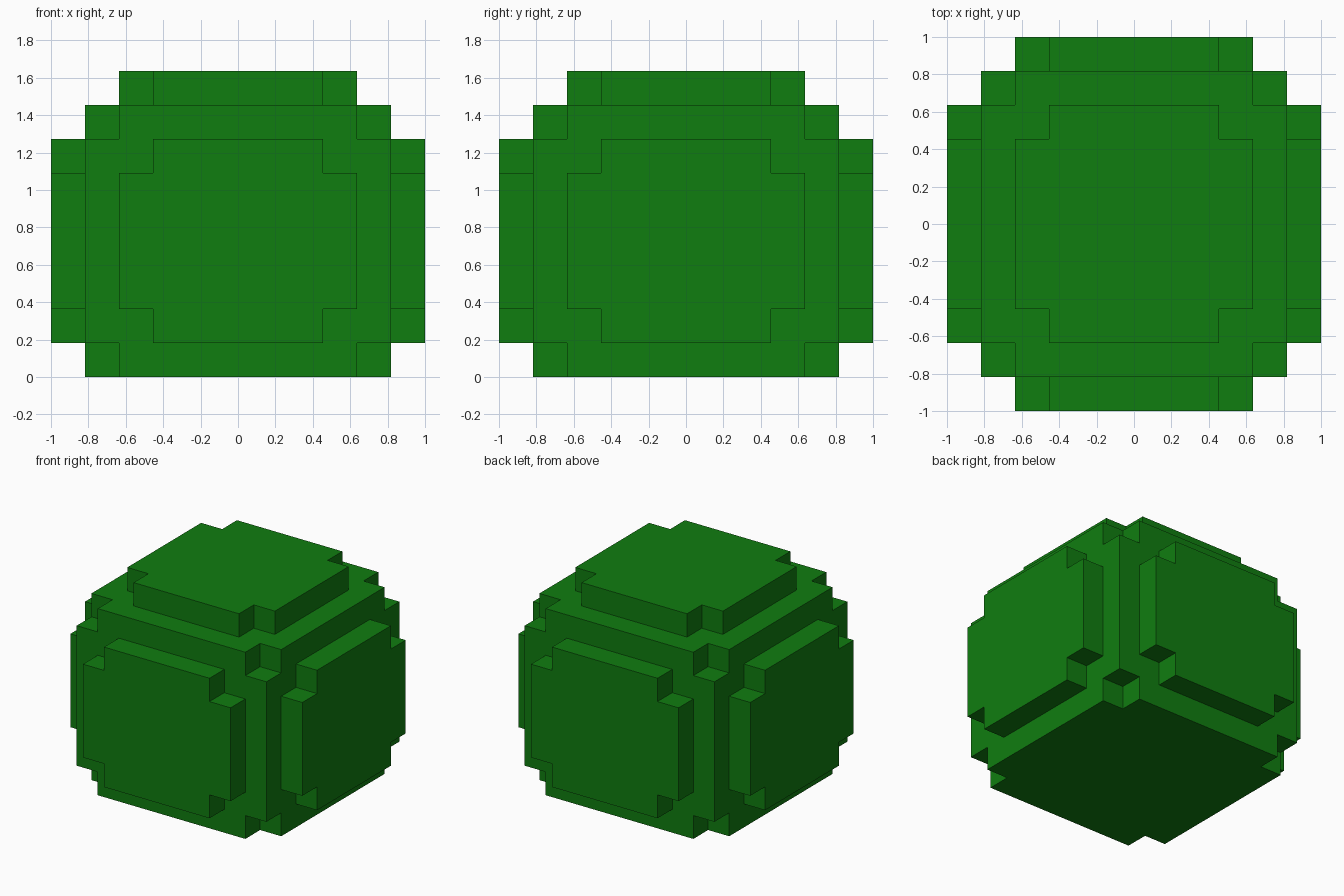
import bpy, bmesh, math
from mathutils import Matrix, Vector

default = bpy.data.objects.get("Cube")
if default:
    bpy.data.objects.remove(default, do_unlink=True)

U = 2 / 11                      # one block
W, H = 9 * U, 8 * U             # body width and height

green = bpy.data.materials.new("leaf green")
COLOUR = (0.005, 0.205, 0.005, 1)
green.diffuse_color = COLOUR
green.use_nodes = True
green.node_tree.nodes["Principled BSDF"].inputs["Base Color"].default_value = COLOUR


def make_object(name, bm):
    bmesh.ops.recalc_face_normals(bm, faces=bm.faces)
    mesh = bpy.data.meshes.new(name)
    bm.to_mesh(mesh)
    bm.free()
    mesh.materials.append(green)
    obj = bpy.data.objects.new(name, mesh)
    bpy.context.collection.objects.link(obj)
    return obj


def add_box(bm, centre, size):
    matrix = Matrix.Translation(centre) @ Matrix.Diagonal((*size, 1))
    bmesh.ops.create_cube(bm, size=1, matrix=matrix)


def plate(name, width, height, matrix):
    """One-block-thick panel with a block notched out of each corner."""
    a, b = width / 2, height / 2
    quarter = [(a, b - U), (a - U, b - U), (a - U, b)]
    outline = []
    for sx, sy in ((1, 1), (-1, 1), (-1, -1), (1, -1)):
        pts = [(sx * x, sy * y) for x, y in quarter]
        outline += pts if sx * sy > 0 else pts[::-1]
    bm = bmesh.new()
    face = bm.faces.new([bm.verts.new((x, y, 0)) for x, y in outline])
    ext = bmesh.ops.extrude_face_region(bm, geom=[face])["geom"]
    bmesh.ops.translate(bm, vec=(0, 0, U),
                        verts=[v for v in ext if isinstance(v, bmesh.types.BMVert)])
    bm.transform(matrix)
    return make_object(name, bm)


# Body: box with a block cut from each of its eight corners
bm = bmesh.new()
add_box(bm, (0, 0, H / 2), (W, W, H))
body = make_object("body", bm)

bm = bmesh.new()
for x in (-W / 2, W / 2):
    for y in (-W / 2, W / 2):
        for z in (0, H):
            add_box(bm, (x, y, z), (2 * U, 2 * U, 2 * U))
cutter = make_object("corner_cutter", bm)
cutter.hide_render = True

cut = body.modifiers.new("corner notches", "BOOLEAN")
cut.operation = "DIFFERENCE"
cut.solver = "EXACT"
cut.object = cutter
bpy.context.view_layer.objects.active = body
bpy.ops.object.modifier_apply(modifier=cut.name)
bpy.data.objects.remove(cutter, do_unlink=True)

# Raised panels: four sides and the top
stand_up = Matrix.Translation((0, -W / 2, H / 2)) @ Matrix.Rotation(math.pi / 2, 4, "X")
for i, side in enumerate(("front", "left", "back", "right")):
    plate(side + "_panel", 7 * U, 6 * U, Matrix.Rotation(i * math.pi / 2, 4, "Z") @ stand_up)
plate("top_panel", 7 * U, 7 * U, Matrix.Translation((0, 0, H)))
